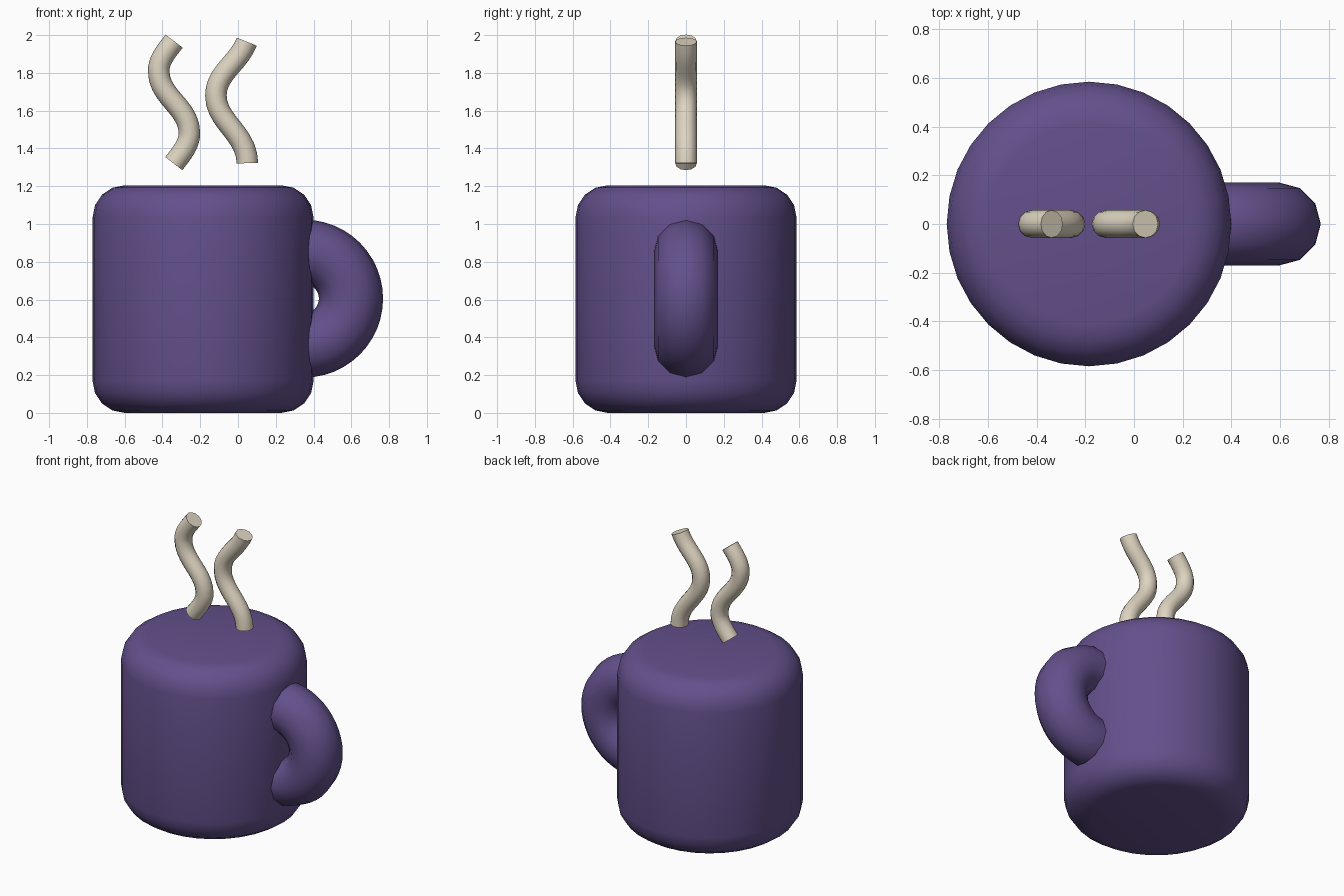
import bpy, math
from mathutils import Vector

if "Cube" in bpy.data.objects:
    bpy.data.objects.remove(bpy.data.objects["Cube"])


def material(name, rgb):
    m = bpy.data.materials.new(name)
    m.diffuse_color = (*rgb, 1)
    m.use_nodes = True
    m.node_tree.nodes["Principled BSDF"].inputs["Base Color"].default_value = m.diffuse_color
    return m


purple = material("purple glaze", (0.125, 0.08, 0.26))
cream = material("cream steam", (0.73, 0.66, 0.53))


def finish(obj, name, mat, angle):
    obj.name = name
    obj.data.materials.clear()
    obj.data.materials.append(mat)
    bpy.ops.object.select_all(action='DESELECT')
    obj.select_set(True)
    bpy.context.view_layer.objects.active = obj
    bpy.ops.object.shade_smooth_by_angle(angle=math.radians(angle))


# Mug body: solid cylinder with rounded rims
bpy.ops.mesh.primitive_cylinder_add(vertices=32, radius=0.585, depth=1.205,
                                    location=(-0.185, 0, 0.6025))
body = bpy.context.object
bevel = body.modifiers.new("rounded rims", 'BEVEL')
bevel.width = 0.17
bevel.segments = 4
bevel.limit_method = 'ANGLE'
bevel.angle_limit = math.radians(40)
bpy.ops.object.modifier_apply(modifier=bevel.name)
finish(body, "mug_body", purple, 40)

# Handle: upright ring sunk halfway into the body
bpy.ops.mesh.primitive_torus_add(major_radius=0.248, minor_radius=0.17,
                                 major_segments=48, minor_segments=12,
                                 location=(0.35, 0, 0.605),
                                 rotation=(math.pi / 2, 0, 0))
finish(bpy.context.object, "handle", purple, 60)


# Steam wisps: round tubes along wavy paths; knots are (x, z, tangent x, tangent z, handle in, handle out)
def steam(name, knots):
    curve = bpy.data.curves.new(name, 'CURVE')
    curve.dimensions = '3D'
    curve.bevel_depth = 0.057
    curve.bevel_resolution = 4
    curve.resolution_u = 10
    curve.use_fill_caps = True
    spline = curve.splines.new('BEZIER')
    spline.bezier_points.add(len(knots) - 1)
    for p, (x, z, tx, tz, h_in, h_out) in zip(spline.bezier_points, knots):
        co = Vector((x, 0, z))
        t = Vector((tx, 0, tz)).normalized()
        p.handle_left_type = p.handle_right_type = 'FREE'
        p.co, p.handle_left, p.handle_right = co, co - t * h_in, co + t * h_out
    obj = bpy.data.objects.new(name, curve)
    bpy.context.collection.objects.link(obj)
    bpy.ops.object.select_all(action='DESELECT')
    obj.select_set(True)
    bpy.context.view_layer.objects.active = obj
    bpy.ops.object.convert(target='MESH')
    finish(bpy.context.object, name, cream, 50)


steam("steam_left", [(-0.34, 1.32, 0.61, 0.79, 0.06, 0.06),
                     (-0.257, 1.48, 0, 1, 0.06, 0.14),
                     (-0.42, 1.81, 0, 1, 0.14, 0.06),
                     (-0.338, 1.968, 0.61, 0.79, 0.06, 0.06)])
steam("steam_right", [(0.05, 1.322, -0.02, 1, 0.1, 0.16),
                      (-0.117, 1.68, 0, 1, 0.14, 0.12),
                      (0.047, 1.965, 0.38, 0.93, 0.13, 0.1)])
